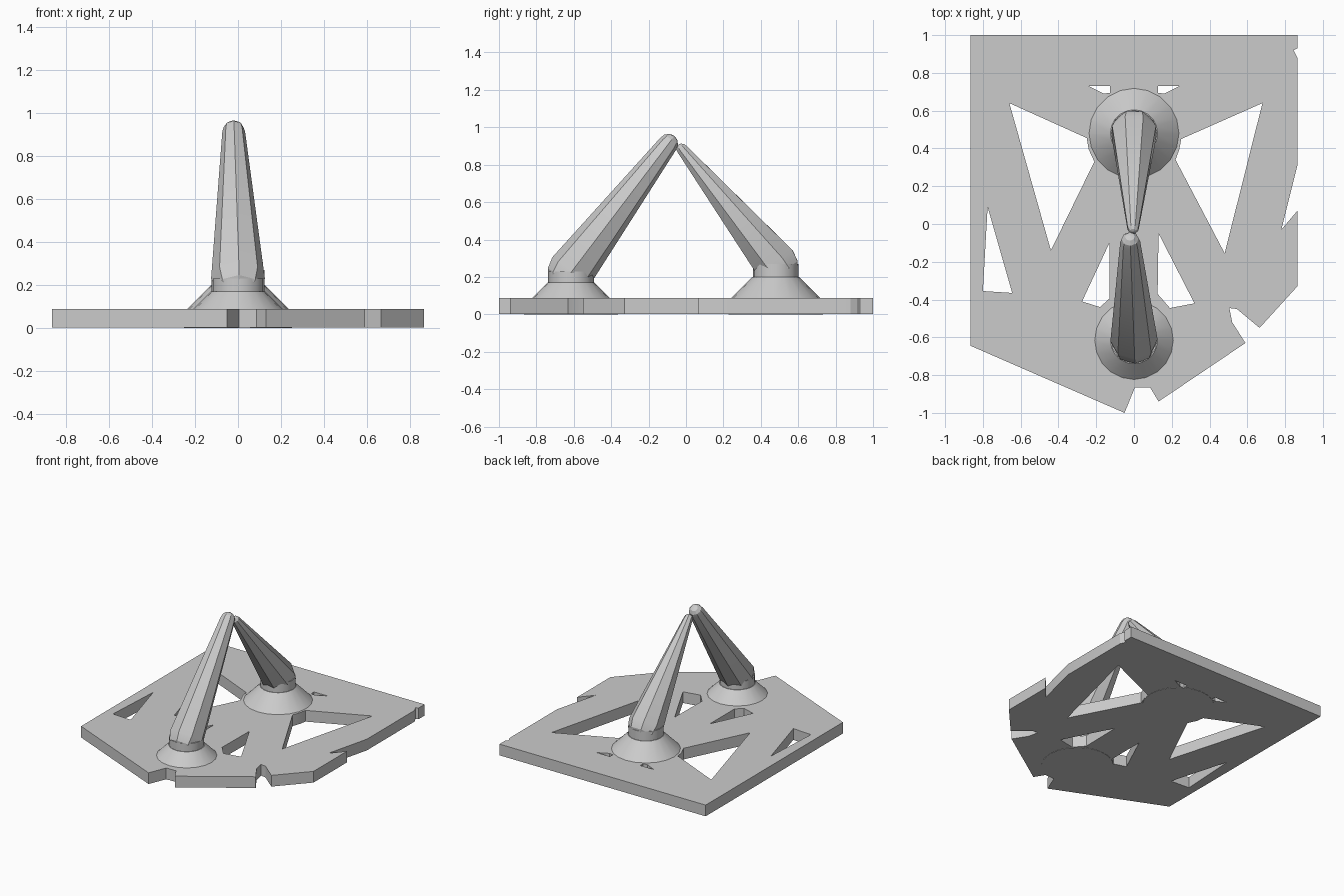
import bpy
import bmesh
from math import sin, cos, pi, radians
from mathutils import Vector

if "Cube" in bpy.data.objects:
    bpy.data.objects.remove(bpy.data.objects["Cube"])

PLATE_TOP = 0.087

grey = bpy.data.materials.new("plain grey")
grey.use_nodes = True
grey.diffuse_color = (0.6, 0.6, 0.6, 1)
grey.node_tree.nodes["Principled BSDF"].inputs["Base Color"].default_value = (0.6, 0.6, 0.6, 1)


def finish(obj):
    """Give the part its colour and shade it with sharp facets kept."""
    obj.data.materials.clear()
    obj.data.materials.append(grey)
    bpy.ops.object.select_all(action="DESELECT")
    obj.select_set(True)
    bpy.context.view_layer.objects.active = obj
    bpy.ops.object.shade_smooth_by_angle(angle=radians(25))


def lathe(name, profile, sides, base, axis=Vector((0, 0, 1)), phase=0):
    """Spin a (radius, height) profile around an axis through base."""
    bm = bmesh.new()
    rings = []
    for radius, height in profile:
        rings.append([bm.verts.new((radius * cos(phase + 2 * pi * i / sides),
                                    radius * sin(phase + 2 * pi * i / sides),
                                    height)) for i in range(sides)])
    for low, high in zip(rings, rings[1:]):
        for i in range(sides):
            j = (i + 1) % sides
            bm.faces.new((low[i], low[j], high[j], high[i]))
    bm.faces.new(rings[0][::-1])
    bm.faces.new(rings[-1])
    turn = axis.to_track_quat("Z", "Y").to_matrix().to_4x4() if axis.z < 1 else None
    if turn:
        bm.transform(turn)
    mesh = bpy.data.meshes.new(name)
    bm.to_mesh(mesh)
    bm.free()
    obj = bpy.data.objects.new(name, mesh)
    obj.location = base
    bpy.context.collection.objects.link(obj)
    finish(obj)
    return obj


def mirrored(points):
    return [(-x, y) for x, y in points]


# Plate outline with its notches
outline = [(-.865, 1), (.865, 1), (.865, .93), (.845, .92), (.865, .88),
           (.865, .31), (.78, -.03), (.865, .07), (.865, -.33),
           (.665, -.55), (.545, -.45), (.505, -.445), (.52, -.52),
           (.59, -.63), (.13, -.94), (.085, -.865), (.005, -.865),
           (-.05, -1), (-.865, -.645)]

# Openings through the plate
slot = [(.24, .73), (.127, .73), (.127, .695), (.16, .69)]
side_hole = [(-.775, .09), (-.645, -.365), (-.8, -.355)]
left_large = [(-.66, .64), (-.25, .455), (-.24, .395), (-.21, .33), (-.44, -.14)]
right_large = [(.68, .64), (.25, .45), (.24, .395), (.22, .34), (.48, -.155)]
left_small = [(-.13, -.1), (-.13, -.395), (-.18, -.44), (-.275, -.41)]
right_small = [(.13, -.05), (.32, -.42), (.19, -.445), (.125, -.37)]

curve = bpy.data.curves.new("plate", "CURVE")
curve.dimensions = "2D"
curve.fill_mode = "BOTH"
curve.extrude = PLATE_TOP / 2 - .001
for loop in (outline, slot, mirrored(slot), side_hole, left_large, right_large,
             left_small, right_small):
    spline = curve.splines.new("POLY")
    spline.points.add(len(loop) - 1)
    for point, (x, y) in zip(spline.points, loop):
        point.co = (x, y, 0, 1)
    spline.use_cyclic_u = True
plate = bpy.data.objects.new("plate", curve)
plate.location.z = PLATE_TOP / 2 + .001
bpy.context.collection.objects.link(plate)
bpy.ops.object.select_all(action="DESELECT")
plate.select_set(True)
bpy.context.view_layer.objects.active = plate
bpy.ops.object.convert(target="MESH")
finish(bpy.context.view_layer.objects.active)


def spike(side, y, cone_radius, cone_top, root_z, tip, tip_radius, phase):
    """Flange, conical foot, collar and a leaning eight-sided spike."""
    foot = Vector((0, y, 0))
    thick = .125
    lathe(side + "_flange", [(.252, 0), (.252, PLATE_TOP - .001)], 20, foot)
    lathe(side + "_foot", [(cone_radius, PLATE_TOP - .002), (.125, cone_top)], 20, foot)
    lathe(side + "_collar", [(.122, cone_top - .02), (.122, root_z)], 16, foot)

    root = Vector((0, y, root_z))
    lean = Vector(tip) - root
    steps = [radians(a) for a in (0, 30, 60, 85)]
    profile = [(thick * cos(a), -thick * sin(a)) for a in reversed(steps)]
    profile += [(tip_radius * cos(a), lean.length + tip_radius * sin(a)) for a in steps]
    lathe(side + "_spike", profile, 8, root, lean.normalized(), phase)


spike("front", -.615, .21, .17, .23, (-.02, -.095, .912), .053, 0)
spike("back", .48, .24, .2, .27, (-.005, -.02, .882), .032, pi / 8)
